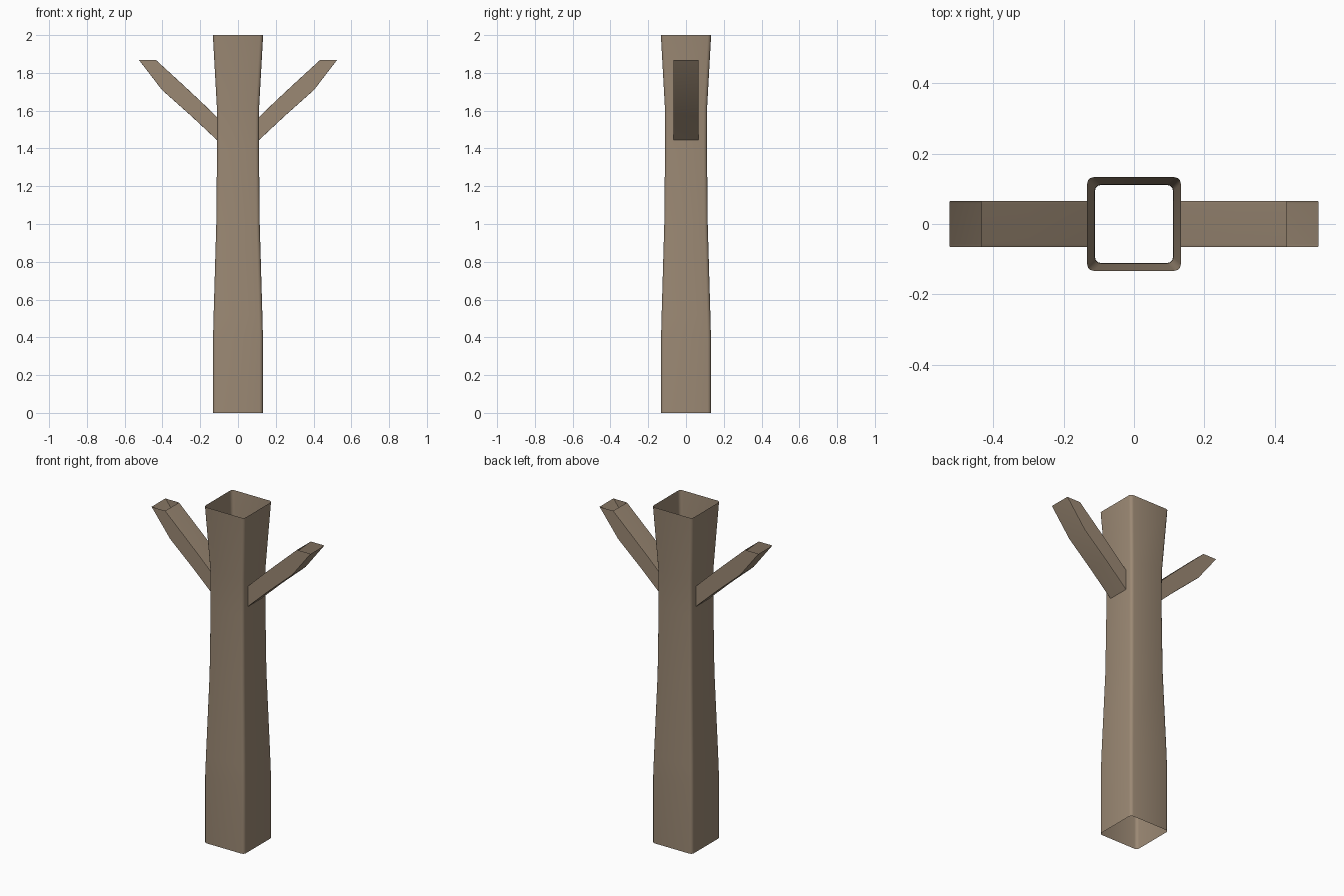
import bpy, bmesh, math

cube = bpy.data.objects.get("Cube")
if cube:
    bpy.data.objects.remove(cube, do_unlink=True)

bark = bpy.data.materials.new("brown_bark")
bark.use_nodes = True
colour = (0.33, 0.25, 0.175, 1)
bark.diffuse_color = colour
bark.node_tree.nodes["Principled BSDF"].inputs["Base Color"].default_value = colour


def rounded_rect(hx, hy, r, steps):
    """Outline of a rounded rectangle, counter-clockwise."""
    points = []
    for i, (sx, sy) in enumerate([(1, 1), (-1, 1), (-1, -1), (1, -1)]):
        for k in range(steps + 1):
            a = math.pi / 2 * (i + k / steps)
            points.append((sx * (hx - r) + r * math.cos(a),
                           sy * (hy - r) + r * math.sin(a)))
    return points


def open_tube(name, rings):
    """Skin a list of equal rings into a tube with open ends."""
    bm = bmesh.new()
    loops = [[bm.verts.new(p) for p in ring] for ring in rings]
    n = len(loops[0])
    for low, high in zip(loops, loops[1:]):
        for i in range(n):
            j = (i + 1) % n
            bm.faces.new((low[i], low[j], high[j], high[i]))
    mesh = bpy.data.meshes.new(name)
    bm.to_mesh(mesh)
    bm.free()
    mesh.materials.append(bark)
    obj = bpy.data.objects.new(name, mesh)
    bpy.context.collection.objects.link(obj)
    bpy.ops.object.select_all(action="DESELECT")
    obj.select_set(True)
    bpy.context.view_layer.objects.active = obj
    bpy.ops.object.shade_smooth_by_angle(angle=math.radians(32))
    return obj


# Hollow square trunk: (height, half width)
trunk_profile = [(0, 0.132), (0.4, 0.132), (0.52, 0.129), (1.0, 0.115),
                 (1.4, 0.111), (1.62, 0.112), (2.0, 0.133)]
open_tube("trunk", [[(x, y, z) for x, y in rounded_rect(w, w, 0.018, 3)]
                    for z, w in trunk_profile])

# Hollow curved branches: (lower x, z), (upper x, z) of each cross-section
sections = [((0.111, 1.444), (0.111, 1.566)),
            ((0.25, 1.574), (0.20, 1.652)),
            ((0.402, 1.709), (0.30, 1.745)),
            ((0.524, 1.868), (0.434, 1.868))]
for side, name in ((1, "left_branch"), (-1, "right_branch")):
    rings = []
    for (x0, z0), (x1, z1) in sections:
        ring = []
        for u, v in rounded_rect(0.5, 0.065, 0.008, 2):
            t = 0.5 - u
            ring.append((side * (x1 + (x0 - x1) * t), v, z1 + (z0 - z1) * t))
        rings.append(ring if side == 1 else ring[::-1])
    open_tube(name, rings)
